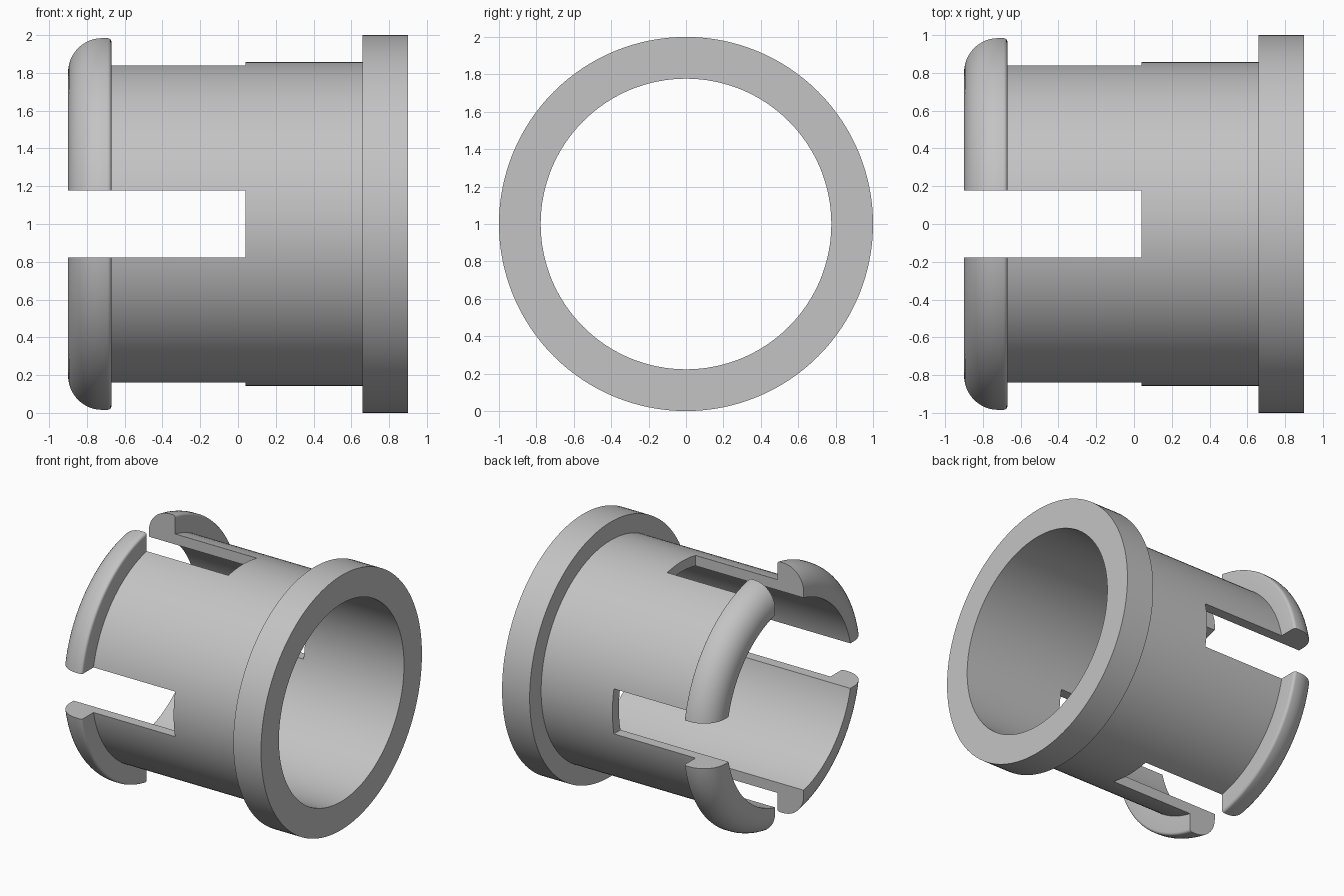
import bpy, bmesh, math
from mathutils import Vector

cube = bpy.data.objects.get("Cube")
if cube:
    bpy.data.objects.remove(cube, do_unlink=True)

R_IN, R_BODY, R_OUT = 0.777, 0.857, 1.0
X_END, X_FLANGE, X_LIP = 0.9, 0.66, -0.67
SLOT_END, SLOT_HALF = 0.04, 0.177
AXIS = Vector((0, 0, 1))

grey = bpy.data.materials.new("plain grey")
grey.use_nodes = True
colour = (0.55, 0.55, 0.55, 1)
grey.diffuse_color = colour
grey.node_tree.nodes["Principled BSDF"].inputs["Base Color"].default_value = colour


def fillet(cx, cr, radius, start, end, steps):
    """Points (x, r) along an arc of the profile, angles in degrees."""
    angles = [math.radians(start + (end - start) * i / steps) for i in range(steps + 1)]
    return [(cx + radius * math.cos(a), cr + radius * math.sin(a)) for a in angles]


def add_mesh(name, bm):
    bmesh.ops.recalc_face_normals(bm, faces=bm.faces)
    mesh = bpy.data.meshes.new(name)
    bm.to_mesh(mesh)
    bm.free()
    obj = bpy.data.objects.new(name, mesh)
    bpy.context.collection.objects.link(obj)
    return obj


def revolve(name, profile, segments=128):
    """Turn a closed (x, r) profile around the sleeve axis."""
    bm = bmesh.new()
    verts = [bm.verts.new((x, 0, AXIS.z + r)) for x, r in profile]
    edges = [bm.edges.new((v, verts[i - 1])) for i, v in enumerate(verts)]
    bmesh.ops.spin(bm, geom=verts + edges, cent=AXIS, axis=(1, 0, 0),
                   angle=math.tau, steps=segments, use_merge=True)
    bmesh.ops.remove_doubles(bm, verts=bm.verts, dist=0.0001)
    return add_mesh(name, bm)


def slot_cutter(name, size_y, size_z):
    """Box that cuts a pair of opposite slots from the lip end."""
    start = -1.2
    bm = bmesh.new()
    bmesh.ops.create_cube(bm, size=1)
    bmesh.ops.scale(bm, vec=(SLOT_END - start, size_y, size_z), verts=bm.verts)
    bmesh.ops.translate(bm, vec=((SLOT_END + start) / 2, 0, AXIS.z), verts=bm.verts)
    obj = add_mesh(name, bm)
    obj.hide_render = True
    return obj


# Sleeve outline: bore, flange, body and rounded snap lip
big, small = 0.18, 0.02
profile = [(-X_END, R_IN), (X_END, R_IN), (X_END, R_OUT),
           (X_FLANGE, R_OUT), (X_FLANGE, R_BODY), (X_LIP, R_BODY)]
profile += fillet(X_LIP - small, R_OUT - small, small, 0, 90, 4)
profile += fillet(-X_END + big, R_OUT - big, big, 90, 180, 12)
sleeve = revolve("snap_sleeve", profile)
sleeve.data.materials.append(grey)

# Crossed slots leave four spring fingers
bpy.context.view_layer.objects.active = sleeve
for name, sy, sz in (("side_slots", 3, 2 * SLOT_HALF), ("upright_slots", 2 * SLOT_HALF, 3)):
    cutter = slot_cutter(name, sy, sz)
    cut = sleeve.modifiers.new(name, "BOOLEAN")
    cut.operation = "DIFFERENCE"
    cut.solver = "EXACT"
    cut.object = cutter
    bpy.ops.object.modifier_apply(modifier=cut.name)
    bpy.data.objects.remove(cutter, do_unlink=True)

for obj in bpy.context.selected_objects:
    obj.select_set(False)
sleeve.select_set(True)
bpy.ops.object.shade_smooth_by_angle(angle=math.radians(30))
